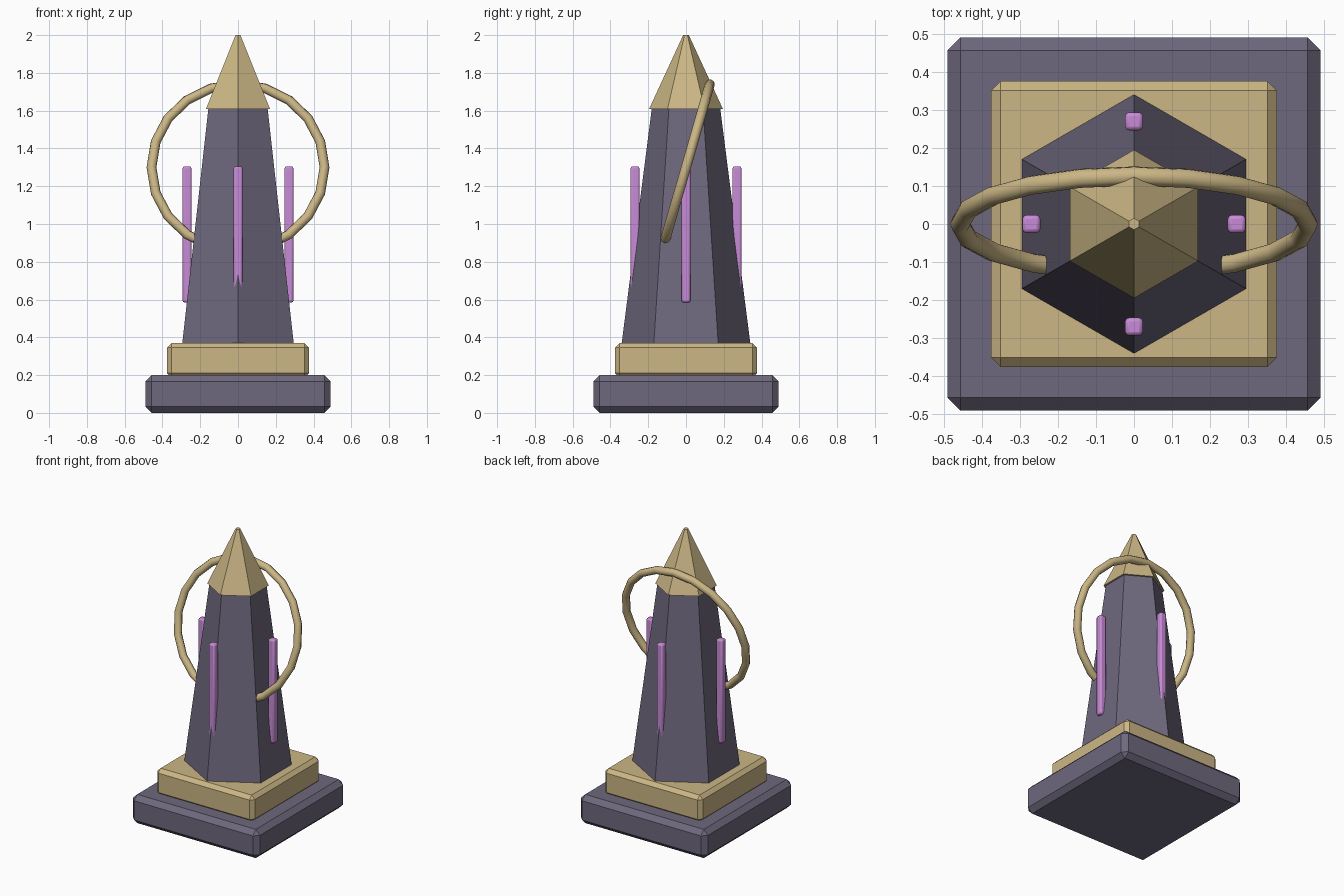
import bpy
from math import radians, cos, sin, pi

if "Cube" in bpy.data.objects:
    bpy.data.objects.remove(bpy.data.objects["Cube"], do_unlink=True)


def make_material(name, rgb):
    mat = bpy.data.materials.new(name)
    mat.use_nodes = True
    mat.diffuse_color = (*rgb, 1)
    mat.node_tree.nodes["Principled BSDF"].inputs["Base Color"].default_value = (*rgb, 1)
    return mat


stone = make_material("dusky purple stone", (0.156, 0.138, 0.205))
gold = make_material("pale gold", (0.60, 0.47, 0.235))
crystal = make_material("orchid crystal", (0.58, 0.26, 0.68))


def finish(name, mat):
    obj = bpy.context.object
    obj.name = obj.data.name = name
    obj.data.materials.append(mat)
    return obj


def block(name, mat, center, half, z0, z1, bevel, segments=1):
    """Bevelled square block spanning z0 to z1."""
    bpy.ops.mesh.primitive_cube_add(size=2, location=(*center, (z0 + z1) / 2))
    obj = finish(name, mat)
    obj.scale = (half, half, (z1 - z0) / 2)
    bpy.ops.object.transform_apply(location=False, rotation=False, scale=True)
    mod = obj.modifiers.new("edges", "BEVEL")
    mod.width = bevel
    mod.segments = segments
    return obj


def hexagon_taper(name, mat, r0, r1, z0, z1):
    """Six-sided tapering column with corners on the y axis."""
    bpy.ops.mesh.primitive_cone_add(vertices=6, radius1=r0, radius2=r1,
                                    depth=z1 - z0, location=(0, 0, (z0 + z1) / 2))
    return finish(name, mat)


# Stepped base
block("base_slab", stone, (0, 0), 0.49, 0, 0.2, 0.033)
block("plinth", gold, (0, 0), 0.376, 0.185, 0.37, 0.025)

# Obelisk and its pointed cap
hexagon_taper("obelisk_shaft", stone, 0.341, 0.18, 0.365, 1.62)
hexagon_taper("obelisk_cap", gold, 0.195, 0.015, 1.61, 2.0)

# Four upright rods around the shaft
for i, side in enumerate(("left", "back", "right", "front")):
    a = i * pi / 2
    block(side + "_rod", crystal, (0.27 * cos(a), 0.27 * sin(a)),
          0.0235, 0.585, 1.305, 0.01, 2)
    bpy.ops.object.shade_smooth_by_angle(angle=radians(50))

# Tilted ring passing through the shaft
bpy.ops.mesh.primitive_torus_add(major_radius=0.458, minor_radius=0.026,
                                 major_segments=20, minor_segments=8,
                                 location=(0, 0, 1.3), rotation=(radians(74), 0, 0))
finish("tilted_ring", gold)
bpy.ops.object.shade_smooth_by_angle(angle=radians(60))
